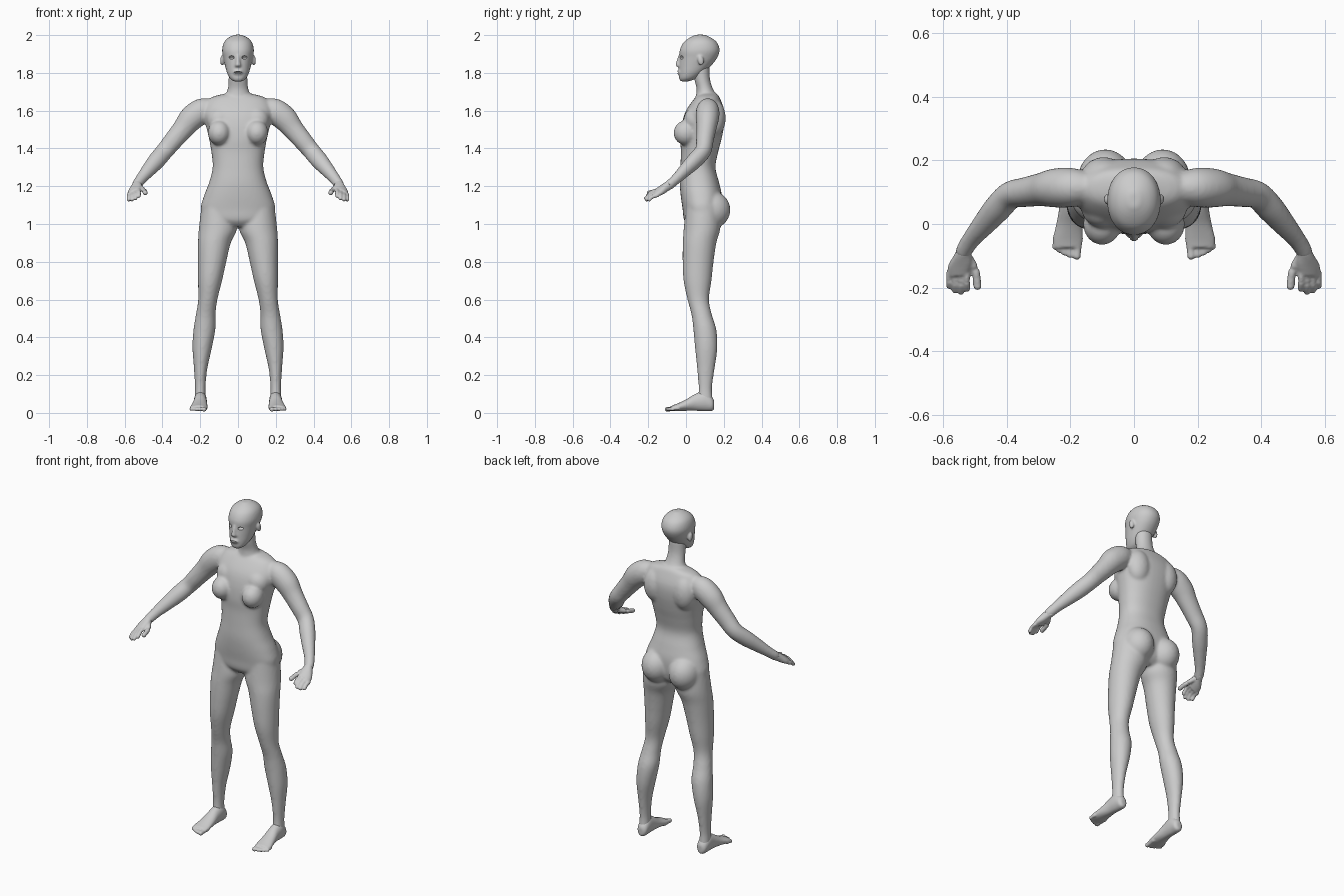
import bpy, bmesh, math
from mathutils import Vector, Matrix

X, Y, Z = Vector((1, 0, 0)), Vector((0, 1, 0)), Vector((0, 0, 1))


def spline(rings, steps=5):
    """Catmull-Rom through rings of (x, y, z, ru, rv)."""
    r = [Vector(p) for p in rings]
    r = [r[0]] + r + [r[-1]]
    out = []
    for i in range(1, len(r) - 2):
        a, b, c, d = r[i - 1:i + 3]
        for k in range(steps):
            t = k / steps
            out.append(0.5 * (2 * b + (c - a) * t + (2 * a - 5 * b + 4 * c - d) * t * t
                              + (3 * b - a - 3 * c + d) * t ** 3))
    return out + [r[-2]]


def tube(bm, rings, u=None, v=None, side=1, power=1.0, n=28):
    """Closed loft; the rings lie in the u/v plane, or across the path if none is given."""
    pts = spline(rings)
    loops = []
    for i, p in enumerate(pts):
        c = Vector(p[:3])
        if u is None:
            t = Vector(pts[min(i + 1, len(pts) - 1)][:3]) - Vector(pts[max(i - 1, 0)][:3])
            a = t.cross(Y if abs(t.normalized().y) < 0.9 else X).normalized()
            b = t.cross(a).normalized()
        else:
            a, b = u, v
        loop = []
        for k in range(n):
            w = 2 * math.pi * k / n
            cs, sn = math.cos(w), math.sin(w)
            q = c + a * (p[3] * math.copysign(abs(cs) ** power, cs)) \
                  + b * (p[4] * math.copysign(abs(sn) ** power, sn))
            loop.append(bm.verts.new((q.x * side, q.y, q.z)))
        loops.append(loop)
    for l0, l1 in zip(loops, loops[1:]):
        for k in range(n):
            j = (k + 1) % n
            bm.faces.new((l0[k], l0[j], l1[j], l1[k]))
    bm.faces.new(loops[0])
    bm.faces.new(loops[-1])


def ball(bm, loc, radii, tilt=0.0):
    m = Matrix.Translation(loc) @ Matrix.Rotation(tilt, 4, 'X') @ Matrix.Diagonal((*radii, 1))
    bmesh.ops.create_uvsphere(bm, u_segments=24, v_segments=16, radius=1, matrix=m)


def round_rod(bm, pts, r, side):
    """Finger or toe with rounded ends."""
    tube(bm, [(*p, r * (0.92 if i else 1), r * (0.92 if i else 1)) for i, p in enumerate(pts)],
         side=side, n=12)
    for p in (pts[0], pts[-1]):
        ball(bm, (p[0] * side, p[1], p[2]), (r * .92,) * 3)


def finish(bm, name, voxel=None, smooth=0):
    bmesh.ops.recalc_face_normals(bm, faces=bm.faces)
    me = bpy.data.meshes.new(name)
    bm.to_mesh(me)
    bm.free()
    ob = bpy.data.objects.new(name, me)
    bpy.context.collection.objects.link(ob)
    if voxel:
        m = ob.modifiers.new("blend", 'REMESH')
        m.mode, m.voxel_size, m.use_smooth_shade = 'VOXEL', voxel, True
        s = ob.modifiers.new("soften", 'SMOOTH')
        s.factor, s.iterations = 0.5, smooth
    return ob


def levels(rows):
    """Rows of (z, front y, back y, half width) to centred rings."""
    return [(0, (f + b) / 2, z, rx, (b - f) / 2) for z, f, b, rx in rows]


# body: torso, neck, arms and legs blended into one skin
bm = bmesh.new()
tube(bm, levels([(1.69, .075, .165, .07), (1.665, .045, .18, .15), (1.60, .0, .203, .185),
                 (1.53, -.022, .203, .172), (1.45, -.03, .188, .153), (1.38, -.027, .17, .141),
                 (1.30, -.03, .156, .134), (1.22, -.033, .175, .153), (1.15, -.028, .19, .18),
                 (1.08, -.018, .188, .197), (1.02, -.01, .175, .17), (.985, .02, .14, .08)]),
     X, Y, power=.88, n=40)
tube(bm, [(0, .118, 1.62, .10, .07), (0, .108, 1.68, .068, .055), (0, .098, 1.72, .054, .043),
          (0, .085, 1.77, .05, .042), (0, .08, 1.84, .05, .045)], X, Y)
for s in (1, -1):
    # bust and seat
    ball(bm, (.1 * s, .0, 1.483), (.06, .066, .066), -.25)
    ball(bm, (.096 * s, .05, 1.55), (.07, .062, .07))
    ball(bm, (.09 * s, .135, 1.075), (.088, .1, .1))
    # shoulder blade
    ball(bm, (.095 * s, .15, 1.56), (.07, .06, .1))
    # leg
    tube(bm, [(.108, .09, 1.10, .085, .09), (.106, .085, .98, .101, .097),
              (.125, .072, .90, .087, .089), (.137, .064, .80, .075, .082),
              (.148, .061, .70, .064, .074), (.160, .065, .60, .051, .057),
              (.171, .083, .52, .052, .054), (.178, .100, .44, .058, .061),
              (.190, .107, .34, .051, .059), (.198, .105, .23, .035, .046),
              (.200, .102, .13, .028, .036), (.200, .102, .06, .031, .042)], X, Y, side=s)
    # arm
    tube(bm, [(*p, r, r * .92) for *p, r in [
        (.13, .115, 1.62, .045), (.19, .115, 1.60, .066), (.245, .113, 1.56, .067),
        (.29, .108, 1.505, .057), (.34, .1, 1.445, .051), (.388, .09, 1.387, .047),
        (.43, .047, 1.337, .046), (.47, .0, 1.29, .039), (.508, -.045, 1.245, .031),
        (.53, -.078, 1.215, .028), (.537, -.095, 1.203, .027)]], side=s)
finish(bm, "body", .008, 8)

# hands
across = Vector((.88, -.08, -.46)).normalized()
thick = across.cross(Vector((.1, -.85, -.5))).normalized()
bm = bmesh.new()
for s in (1, -1):
    tube(bm, [(.528, -.07, 1.218, .026, .026), (.538, -.095, 1.203, .03, .024),
              (.546, -.125, 1.183, .041, .021), (.552, -.158, 1.165, .038, .016)],
         across, thick, side=s)
    for i, length in enumerate((.06, .068, .062, .045)):
        b = Vector((.552, -.15, 1.166)) + across * (i - 1.5) * .02
        d = Vector((.02 * (i - 1.5), -.95, -.3))
        m = b + d * length * .6
        round_rod(bm, [b, m, m + Vector((0, -.6, -.55)) * length * .6], .0115, s)
    round_rod(bm, [(.52, -.105, 1.195), (.498, -.145, 1.178), (.491, -.195, 1.165)], .014, s)
finish(bm, "hands", .005, 3)

# feet with toes
bm = bmesh.new()
for s in (1, -1):
    tube(bm, [(.198, .149, .042, .014, .022), (.198, .136, .048, .029, .038),
              (.199, .10, .062, .034, .053), (.200, .05, .056, .035, .045),
              (.203, 0, .041, .041, .030), (.207, -.045, .030, .047, .020),
              (.208, -.075, .025, .044, .014)], X, Z, side=s)
    for x, tip, r in ((.176, -.1, .014), (.198, -.097, .011), (.215, -.09, .011),
                      (.231, -.082, .010), (.245, -.072, .010)):
        round_rod(bm, [(x, -.04, .024), (x + .002, -.07, .022), (x + .003, tip, .019)], r, s)
finish(bm, "feet", .005, 3)

# head with brow, nose, lips and ears
bm = bmesh.new()
tube(bm, levels([(1.755, -.028, .015, .022), (1.77, -.036, .055, .042), (1.80, -.037, .095, .058),
                 (1.84, -.036, .135, .069), (1.88, -.034, .165, .078), (1.92, -.033, .178, .084),
                 (1.96, -.014, .165, .075), (1.985, .017, .135, .053), (2.002, .052, .1, .018)]),
     X, Y, power=.95, n=36)
tube(bm, [(0, -.03, 1.895, .009, .009), (0, -.039, 1.865, .010, .011),
          (0, -.043, 1.84, .015, .012), (0, -.034, 1.83, .012, .008)], X, Y, n=16)
ball(bm, (0, -.036, 1.803), (.026, .012, .013))
for s in (1, -1):
    ball(bm, (.084 * s, .078, 1.865), (.011, .016, .028), .2)
head = finish(bm, "head", .006, 4)

# eye sockets and open mouth
bm = bmesh.new()
for s in (1, -1):
    ball(bm, (.034 * s, -.024, 1.882), (.015, .02, .009))
ball(bm, (0, -.044, 1.803), (.021, .022, .004))
cutter = finish(bm, "face_cutter")
cutter.hide_render = True
cutter.hide_set(True)
cut = head.modifiers.new("face_openings", 'BOOLEAN')
cut.operation, cut.solver, cut.object = 'DIFFERENCE', 'EXACT', cutter
